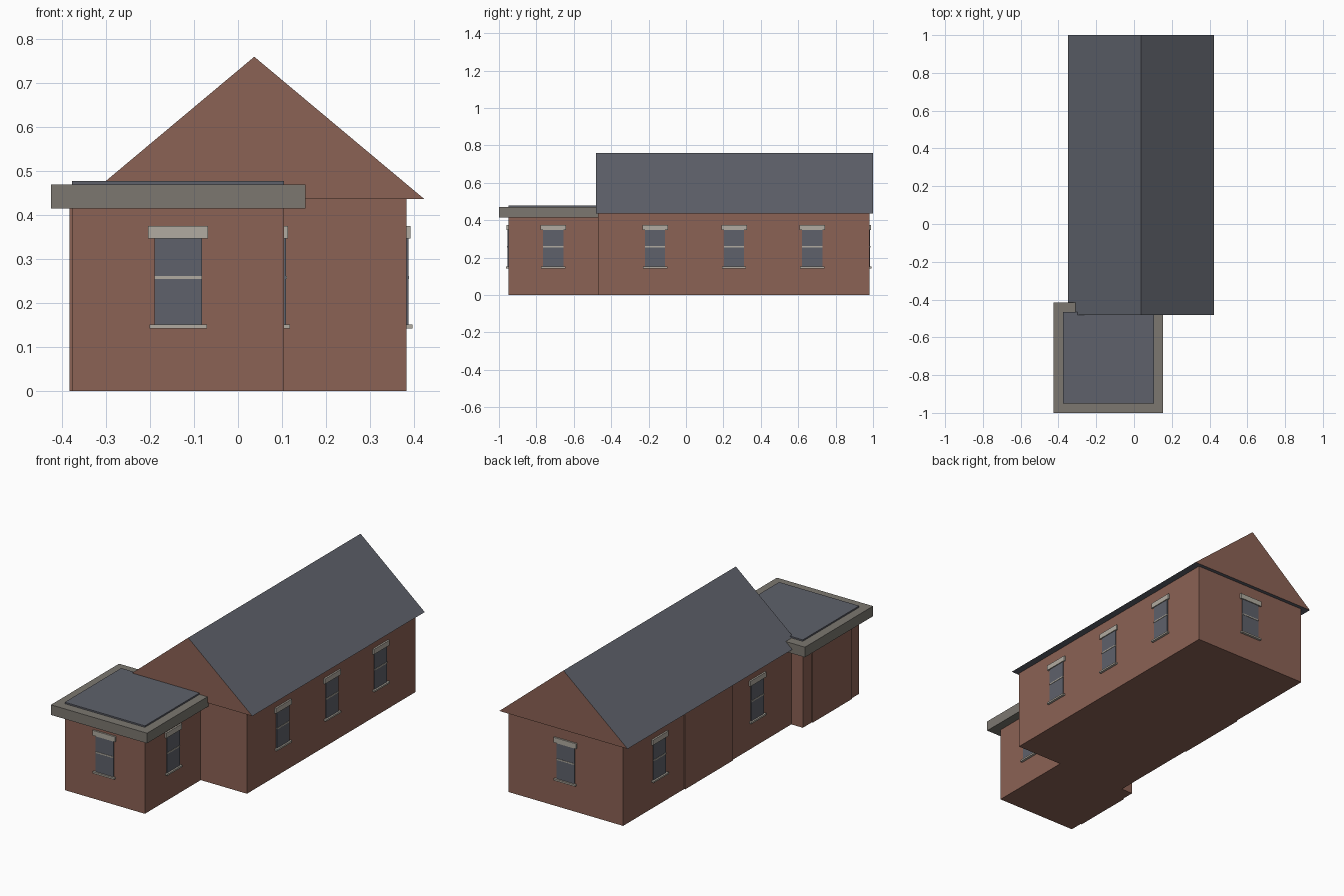
import bpy
import bmesh
from math import radians
from mathutils import Matrix, Vector

cube = bpy.data.objects.get("Cube")
if cube:
    bpy.data.objects.remove(cube, do_unlink=True)


def material(name, rgb):
    mat = bpy.data.materials.new(name)
    mat.use_nodes = True
    color = (*rgb, 1.0)
    mat.diffuse_color = color
    mat.node_tree.nodes["Principled BSDF"].inputs["Base Color"].default_value = color
    return mat


brick = material("brick", (0.26, 0.122, 0.09))
slate = material("slate", (0.112, 0.12, 0.145))
stone = material("cornice stone", (0.2, 0.186, 0.163))
trim = material("pale trim", (0.44, 0.41, 0.355))
glass = material("window glass", (0.112, 0.12, 0.145))


def finish(name, bm, *mats):
    bmesh.ops.recalc_face_normals(bm, faces=bm.faces)
    mesh = bpy.data.meshes.new(name)
    bm.to_mesh(mesh)
    bm.free()
    for mat in mats:
        mesh.materials.append(mat)
    obj = bpy.data.objects.new(name, mesh)
    bpy.context.collection.objects.link(obj)
    return obj


def box(name, xs, ys, zs, mat, frame=Matrix()):
    """Box given by its ranges, optionally placed in a wall frame."""
    bm = bmesh.new()
    bmesh.ops.create_cube(bm, size=1)
    for v in bm.verts:
        v.co = frame @ Vector([r[0] + (c + 0.5) * (r[1] - r[0])
                               for c, r in zip(v.co, (xs, ys, zs))])
    return finish(name, bm, mat)


def window(name, x, y, turn):
    """Window on a wall; at turn 0 it faces the front."""
    frame = Matrix.Translation((x, y, 0)) @ Matrix.Rotation(radians(turn), 4, "Z")
    parts = (("pane", 0.054, 0.004, (0.15, 0.35), glass),
             ("rail", 0.054, 0.006, (0.255, 0.262), trim),
             ("lintel", 0.068, 0.009, (0.347, 0.375), trim),
             ("sill", 0.065, 0.013, (0.143, 0.152), trim))
    for part, half, depth, zs, mat in parts:
        box(f"{name}_{part}", (-half, half), (-depth, 0.004), zs, mat, frame)


# Main hall walls
LEFT, RIGHT, BACK = 0.383, -0.308, 0.98
EAVE, RIDGE, MID = 0.437, 0.76, 0.037
box("hall_walls", (RIGHT, LEFT), (-0.47, BACK), (0, EAVE), brick)

# Gabled roof: slate slopes and brick gable ends
bm = bmesh.new()
ends = []
for y in (-0.481, 1.0):
    ends.append([bm.verts.new(p) for p in
                 ((-0.349, y, EAVE), (0.423, y, EAVE), (MID, y, RIDGE))])
    bm.faces.new(ends[-1])
for i in range(3):
    j = (i + 1) % 3
    bm.faces.new((ends[0][i], ends[0][j], ends[1][j], ends[1][i]))
for face in bm.faces:
    face.material_index = int(len(face.verts) == 3)
finish("gabled_roof", bm, slate, brick)

# Front annex with overhanging cornice and flat roof
AX = (-0.377, 0.105)
box("annex_walls", AX, (-0.95, -0.465), (0, 0.42), brick)
box("annex_cornice", (-0.425, 0.153), (-1.0, -0.415), (0.415, 0.47), stone)
box("annex_flat_roof", AX, (-0.95, -0.465), (0.46, 0.478), slate)

# Shallow brick panels on the right side walls
box("hall_brick_panel", (RIGHT - 0.006, RIGHT + 0.01), (0.045, 0.455), (0, EAVE), brick)
box("annex_brick_panel", (AX[0] - 0.006, AX[0] + 0.01), (-0.88, -0.54), (0, 0.42), brick)

# Windows on every side
for i, y in enumerate((-0.165, 0.257, 0.675)):
    window(f"left_window_{i + 1}", LEFT, y, 90)
for i, y in enumerate((-0.17, 0.67)):
    window(f"right_window_{i + 1}", RIGHT, y, -90)
window("back_window", MID, BACK, 180)
window("annex_front_window", -0.136, -0.95, 0)
window("annex_left_window", AX[1], -0.71, 90)
